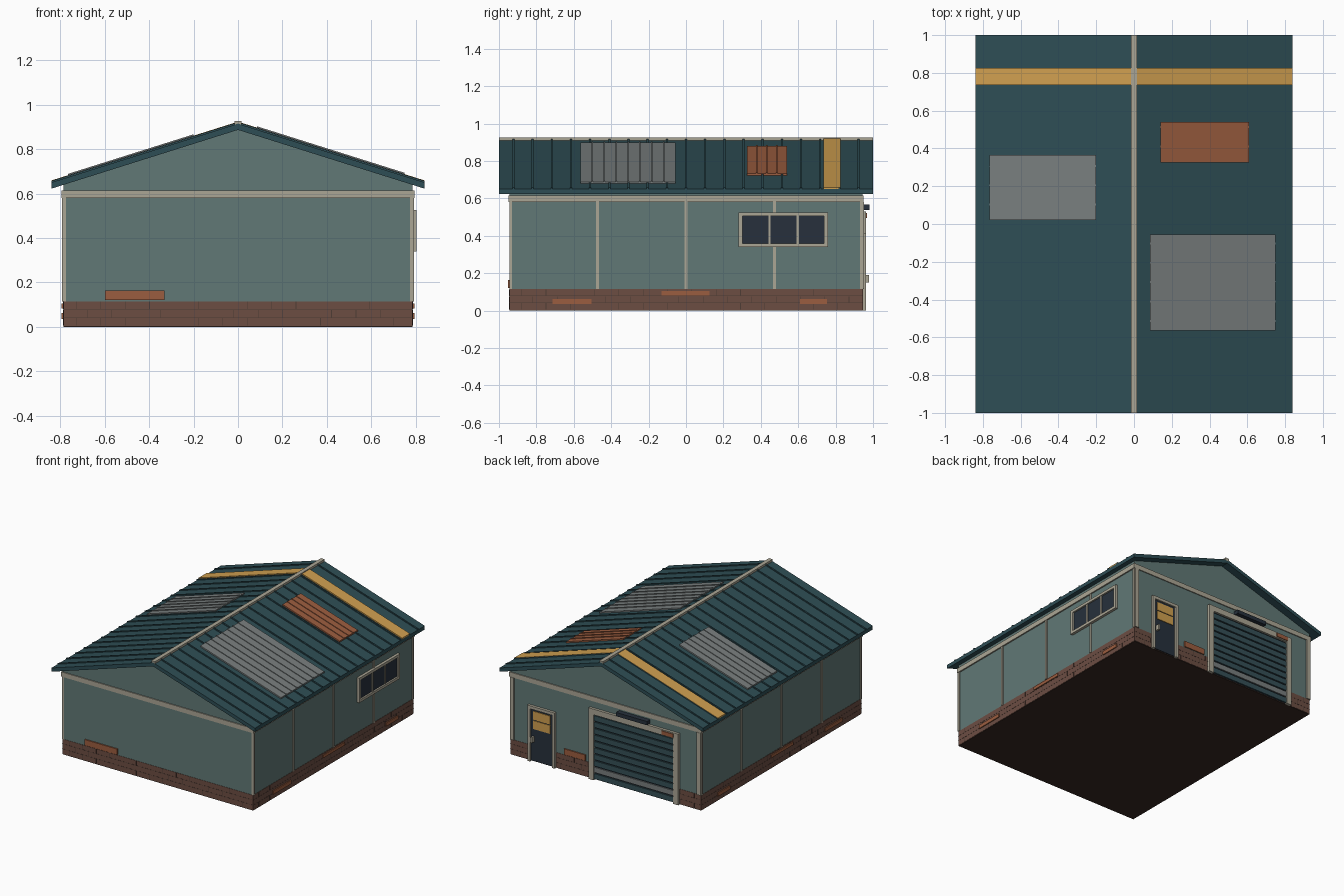
import bpy, random

if "Cube" in bpy.data.objects:
    bpy.data.objects.remove(bpy.data.objects["Cube"])

random.seed(4)
COL = {
    "wall": (0.12, 0.19, 0.18), "brick": (0.15, 0.075, 0.055), "patch": (0.33, 0.11, 0.05),
    "mortar": (0.075, 0.045, 0.035), "trim": (0.41, 0.38, 0.30), "roof": (0.027, 0.075, 0.09),
    "grey": (0.19, 0.21, 0.21), "yellow": (0.63, 0.35, 0.08), "dark": (0.02, 0.03, 0.045),
    "floor": (0.04, 0.022, 0.017), "slat": (0.035, 0.08, 0.095),
}
MATS = {}
for key, c in COL.items():
    MATS[key] = bpy.data.materials.new(key)
    MATS[key].diffuse_color = (*c, 1)


def add_mesh(name, verts, faces, col):
    me = bpy.data.meshes.new(name)
    me.from_pydata(verts, [], faces)
    me.materials.append(MATS[col])
    ob = bpy.data.objects.new(name, me)
    bpy.context.collection.objects.link(ob)
    return ob


def prism(name, profile, y0, y1, col):
    """Extrude a counter-clockwise x/z profile along y."""
    n = len(profile)
    verts = [(x, y, z) for y in (y0, y1) for x, z in profile]
    faces = [tuple(range(n)), tuple(range(2 * n - 1, n - 1, -1))]
    faces += [(i, i + n, (i + 1) % n + n, (i + 1) % n) for i in range(n)]
    return add_mesh(name, verts, faces, col)


def box(name, x0, x1, y0, y1, z0, z1, col):
    return prism(name, [(x0, z0), (x1, z0), (x1, z1), (x0, z1)], y0, y1, col)


def roof_z(x):
    return 0.915 - 0.315 * abs(x)


def roof_strip(name, xa, xb, y0, y1, low, high, col):
    """Sloped slab following one roof side between xa < xb."""
    prism(name, [(xa, roof_z(xa) + low), (xb, roof_z(xb) + low),
                 (xb, roof_z(xb) + high), (xa, roof_z(xa) + high)], y0, y1, col)


W, L = 0.785, 0.943

# Floor, brick plinth and gabled wall body
box("floor_slab", -W, W, -L, L, 0, 0.006, "floor")
box("brick_plinth", -W - 0.002, W + 0.002, -L - 0.002, L + 0.002, 0.004, 0.115, "brick")
prism("wall_body", [(-W, 0.11), (W, 0.11), (W, 0.645), (0, 0.892), (-W, 0.645)], -L, L, "wall")

# Mortar lines: bed joints all round, staggered head joints
e = 0.003
for z in (0.04, 0.078):
    box("bed_joint", -W - e, W + e, -L - e, L + e, z, z + 0.002, "mortar")
for row, z in enumerate((0.006, 0.042, 0.08)):
    for i in range(14):
        if random.random() < 0.7:
            x = -0.73 + i * 0.11 + 0.05 * (row % 2)
            box("head_joint", x, x + 0.003, -L - e, L + e, z, z + 0.034, "mortar")
        if random.random() < 0.7:
            y = -0.88 + i * 0.13 + 0.06 * (row % 2)
            box("head_joint", -W - e, W + e, y, y + 0.003, z, z + 0.034, "mortar")

# Replaced brick patches
for s in (-1, 1):
    for y0, y1, z0, z1 in ((-0.715, -0.505, 0.035, 0.062), (-0.13, 0.125, 0.082, 0.105),
                           (0.61, 0.755, 0.035, 0.062)):
        xs = sorted((s * (W - 0.01), s * (W + 0.009)))
        box("side_brick_patch", *xs, y0, y1, z0, z1, "patch")
box("front_brick_patch", -0.6, -0.33, -L - 0.009, -L + 0.01, 0.12, 0.163, "patch")
box("back_brick_patch", 0.165, 0.34, L - 0.01, L + 0.009, 0.12, 0.163, "patch")

# Cream eaves band and wall battens
band = 0.01
box("front_band", -W - band, W + band, -L - 0.007, -L + 0.01, 0.58, 0.615, "trim")
box("back_band", -W - band, W + band, L - 0.01, L + 0.007, 0.58, 0.615, "trim")
for s in (-1, 1):
    xs = sorted((s * (W - 0.01), s * (W + band)))
    box("side_band", *xs, -L - 0.007, L + 0.007, 0.58, 0.615, "trim")
    for y in (-0.937, -0.473, 0, 0.473, 0.937):
        xs = sorted((s * (W - 0.01), s * (W + 0.007)))
        box("side_batten", *xs, y - 0.008, y + 0.008, 0.115, 0.58, "trim")
    box("back_corner_post", s * 0.77 - 0.016, s * 0.77 + 0.016, L - 0.01, L + 0.01, 0.115, 0.58, "trim")

# Roof sides, standing seams, yellow strip
E = 0.84
for xa, xb in ((-E, 0), (0, E)):
    roof_strip("roof_panel", xa, xb, -1, 1, -0.028, 0, "roof")
    for i in range(-9, 10):
        y = i * 0.1025
        roof_strip("roof_seam", xa, xb, y - 0.005, y + 0.005, -0.002, 0.007, "roof")
    roof_strip("yellow_strip", xa, xb, 0.735, 0.825, -0.002, 0.009, "yellow")
box("ridge_cap", -0.015, 0.015, -1, 1, 0.905, 0.926, "trim")


# Ribbed replacement sheets on the roof
def sheet(name, xa, xb, y0, y1, ribs, col):
    roof_strip(name, xa, xb, y0, y1, -0.002, 0.010, col)
    for i in range(1, ribs):
        y = y0 + (y1 - y0) * i / ribs
        roof_strip(name + "_rib", xa, xb, y - 0.004, y + 0.004, 0.008, 0.015, col)


sheet("right_grey_sheet", 0.085, 0.75, -0.565, -0.055, 8, "grey")
sheet("right_rust_sheet", 0.14, 0.61, 0.325, 0.54, 4, "patch")
sheet("left_grey_sheet", -0.765, -0.2, 0.02, 0.365, 6, "grey")

# Side window: frame bars, glass and mullions
box("window_glass", W - 0.01, 0.793, 0.29, 0.75, 0.35, 0.515, "dark")
for y0, y1, z0, z1 in ((0.28, 0.76, 0.34, 0.36), (0.28, 0.76, 0.505, 0.525),
                       (0.28, 0.302, 0.36, 0.505), (0.738, 0.76, 0.36, 0.505)):
    box("window_frame", W - 0.01, 0.805, y0, y1, z0, z1, "trim")
for y in (0.447, 0.597):
    box("window_mullion", W - 0.01, 0.8, y - 0.006, y + 0.006, 0.36, 0.505, "trim")


# Back openings: two jambs and a lintel
def opening(name, x0, x1, top, w, depth):
    box(name + "_jamb", x0, x0 + w, L - 0.01, L + depth, 0, top - w, "trim")
    box(name + "_jamb", x1 - w, x1, L - 0.01, L + depth, 0, top - w, "trim")
    box(name + "_lintel", x0, x1, L - 0.01, L + depth, top - w, top, "trim")


# Entry door with yellow upper panels and handle
opening("door", 0.41, 0.635, 0.415, 0.022, 0.02)
box("door_leaf", 0.43, 0.615, L - 0.01, L + 0.008, 0.005, 0.395, "dark")
box("door_panel_upper", 0.452, 0.593, L, L + 0.013, 0.315, 0.378, "yellow")
box("door_panel_lower", 0.452, 0.593, L, L + 0.013, 0.245, 0.308, "yellow")
box("door_handle", 0.585, 0.6, L, L + 0.035, 0.15, 0.19, "trim")

# Roller door made of slats, with a grey lower slat
opening("garage", -0.61, 0.13, 0.53, 0.042, 0.02)
box("garage_backing", -0.57, 0.09, L - 0.01, L + 0.005, 0.005, 0.49, "dark")
n = 10
step = 0.48 / n
for i in range(n):
    z = 0.008 + i * step
    y = L + 0.004
    ob = box("garage_slat", -0.568, 0.088, y - 0.004, y + 0.009, z, z + step - 0.009,
             "grey" if i == 1 else "slat")

# Lamp housing over the roller door and small tag on the lintel
box("lamp_housing", -0.365, -0.11, L, L + 0.038, 0.538, 0.566, "dark")
box("lintel_tag", -0.57, -0.475, L, L + 0.026, 0.495, 0.522, "patch")

for m in bpy.data.materials:
    if m.users and not m.is_grease_pencil:
        m.use_nodes = True
        m.node_tree.nodes["Principled BSDF"].inputs["Base Color"].default_value = m.diffuse_color
